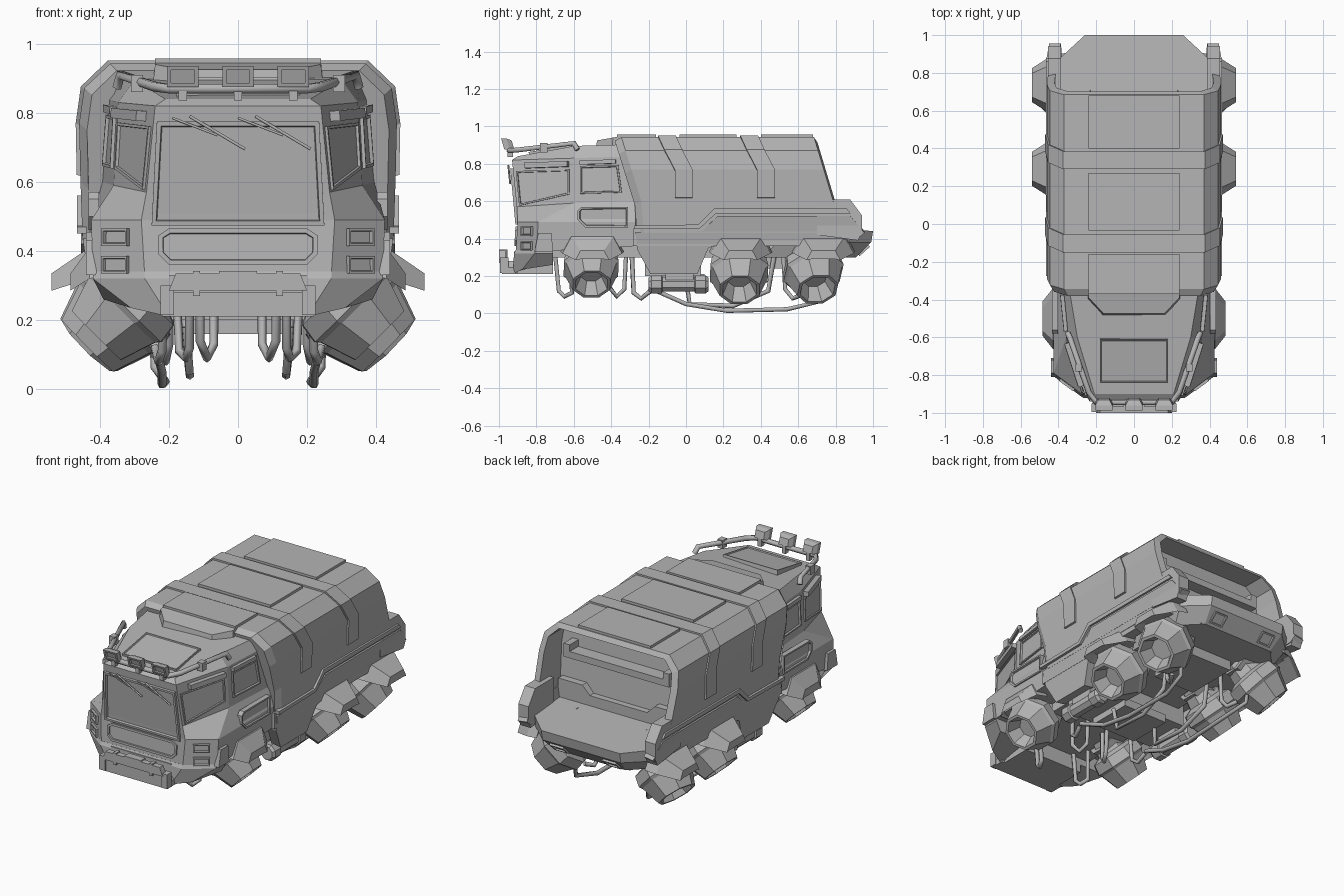
import bpy, bmesh
from math import sin, cos, pi
from mathutils import Vector as V

if "Cube" in bpy.data.objects:
    bpy.data.objects.remove(bpy.data.objects["Cube"])

grey = bpy.data.materials.new("plain_grey")
grey.use_nodes = True
COL = (0.46, 0.46, 0.46, 1)
grey.diffuse_color = COL
grey.node_tree.nodes["Principled BSDF"].inputs["Base Color"].default_value = COL


def link(name, data):
    ob = bpy.data.objects.new(name, data)
    data.materials.append(grey)
    bpy.context.collection.objects.link(ob)
    return ob


def finish(name, bm):
    bmesh.ops.recalc_face_normals(bm, faces=bm.faces[:])
    me = bpy.data.meshes.new(name)
    bm.to_mesh(me)
    bm.free()
    return link(name, me)


def sym(half):
    """Close a half ring by mirroring it across x = 0."""
    return [V(p) for p in half] + [V((-p[0], p[1], p[2])) for p in reversed(half)]


def loft(name, rings):
    bm = bmesh.new()
    vs = [[bm.verts.new(p) for p in r] for r in rings]
    n = len(vs[0])
    for a, b in zip(vs, vs[1:]):
        for i in range(n):
            j = (i + 1) % n
            bm.faces.new((a[i], a[j], b[j], b[i]))
    bm.faces.new(vs[0])
    bm.faces.new(vs[-1])
    return finish(name, bm)


def panel(name, pts, out=0.012, rim=0, sink=0, both=False, back=0.02):
    """Raised plate on an outline; rim and sink give it a recessed middle."""
    for s in ((1, -1) if both else (1,)):
        q = [V((p[0] * s, p[1], p[2])) for p in pts]
        bm = bmesh.new()
        f = bm.faces.new([bm.verts.new(p) for p in q])
        f.normal_update()
        if f.normal.dot(f.calc_center_median() - V((0, 0, 0.5))) < 0:
            f.normal_flip()
        n = f.normal.copy()
        base = [bm.verts.new(v.co - n * back) for v in f.verts]
        top = list(f.verts)
        for v in top:
            v.co += n * out
        k = len(top)
        for i in range(k):
            j = (i + 1) % k
            bm.faces.new((top[i], base[i], base[j], top[j]))
        bm.faces.new(base[::-1])
        if rim:
            f.normal_update()
            bmesh.ops.inset_region(bm, faces=[f], thickness=rim)
            bmesh.ops.inset_region(bm, faces=[f], thickness=0.004, depth=-sink)
        finish(name + ("" if not both else "_left" if s > 0 else "_right"), bm)


def box(name, lo, hi, both=False):
    for s in ((1, -1) if both else (1,)):
        (x0, y0, z0), (x1, y1, z1) = lo, hi
        loft(name, [[V((x * s, y, z)) for x, y in ((x0, y0), (x1, y0), (x1, y1), (x0, y1))]
                    for z in (z0, z1)])


def tube(name, pts, r, both=False):
    for s in ((1, -1) if both else (1,)):
        cu = bpy.data.curves.new(name, 'CURVE')
        cu.dimensions = '3D'
        cu.bevel_depth, cu.bevel_resolution, cu.use_fill_caps = r, 1, True
        sp = cu.splines.new('POLY')
        sp.points.add(len(pts) - 1)
        for p, c in zip(sp.points, pts):
            p.co = (c[0] * s, c[1], c[2], 1)
        link(name, cu)


def lathe(name, origin, axis, prof, k=1, sides=8):
    rot = V(axis).to_track_quat('Z', 'Y')
    ang = [2 * pi * (i + 0.5) / sides for i in range(sides)]
    loft(name, [[V(origin) + rot @ V((r * k * cos(a), r * k * sin(a), t * k)) for a in ang]
                for t, r in prof])


# Cargo shell with a hollow rear
section = [(.37, .942), (.445, .872), (.46, .77), (.456, .6), (.45, .43)]
inner = [(.35, .915), (.41, .855), (.42, .77), (.415, .6), (.405, .44)]


def slant(sec, y, lean=.3):
    return sym([(x, y + (.957 - z) * lean, z) for x, z in sec])


def front_ring(d, kx, dz):
    return sym([(x * kx, -.385 + d + min(.957 - z, .4) * .31, z - dz) for x, z in section])


loft("cargo_shell", [front_ring(0, .95, .02), front_ring(.035, 1, 0), slant(section, .68),
                     slant(inner, .69), slant(inner, .56, .1)])

# Roof ribs running down the sides
for y in (-.15, .29):
    path = sym([(.467, y + .09, .62), (.47, y + .09, .77), (.455, y + .035, .876), (.376, y, .952)])
    rings = []
    for p in path:
        q = V((p.x * .93, p.y, .5 + (p.z - .5) * .93))
        w = V((0, .095, 0))
        rings.append([p, p + w, q + w, q])
    loft("roof_rib", rings)
for y0, y1 in ((-.37, -.16), (-.035, .27), (.40, .68)):
    panel("roof_panel", [(-.24, y0, .942), (.24, y0, .942), (.24, y1, .942), (-.24, y1, .942)], .015)
loft("roof_deflector", [sym([(.24, -.34, .95), (.24, -.34, .85)]),
                        sym([(.24, -.39, .94), (.25, -.40, .85)]),
                        sym([(.16, -.475, .925), (.17, -.49, .85)])])

# Rear bay fittings
box("bay_bar", (-.34, .57, .73), (.34, .66, .77))
box("bay_bar_hook", (.31, .57, .73), (.35, .66, .81), True)
loft("bay_bulkhead", [sym([(.40, y, .45), (.40, y, .58), (.24, y, .58), (.19, y, .53)])
                      for y in (.59, .64)])

# Rear tray
plan = ((.39, .5, .48), (.39, .88, .45), (.26, 1.0, .44))
loft("tray_floor", [sym([(x, y, .44 + (1 - y) * .08) for x, y, z in plan]),
                    sym([(x, y - .01, .38) for x, y, z in plan]),
                    sym([(x * .92, y - .09, .30) for x, y, z in plan])])
panel("tray_wall", [(.447, y, z) for y, z in (
    (.70, .61), (.877, .61), (.94, .525), (.94, .43), (.92, .39), (.70, .42))],
      .008, both=True, back=.06)
panel("tail_light", [(.13, .975, .365), (.22, .975, .365), (.22, .92, .315), (.13, .92, .315)],
      .012, .012, .02, True)

# Lower hull and side skirts
box("hull_floor", (-.44, -.28, .36), (.44, .80, .455))
box("belly", (-.26, -.72, .30), (.26, .90, .40))
box("belly_middle", (-.30, -.22, .20), (.30, .08, .37))
box("belly_pod", (-.15, -.18, .16), (.15, .10, .21))
box("belly_rear_pod", (-.14, .35, .24), (.14, .68, .31))


def skirt_x(y, z):
    return (.462 - (.53 - z) * .15, y, z)


panel("side_skirt", [skirt_x(*p) for p in (
    (-.27, .435), (.085, .44), (.17, .52), (.88, .52), (.955, .43), (.92, .40), (.60, .39),
    (.24, .39), (.12, .35), (.06, .21), (-.19, .21), (-.26, .34))], .002, both=True, back=.06)
panel("side_belt", [(.458, y, z) for y, z in (
    (-.275, .45), (.075, .455), (.16, .535), (.88, .535), (.86, .56), (.15, .56),
    (.065, .475), (-.275, .47))], .008, both=True)

# Cab body
low = [(.27, -.91, .33), (.42, -.80, .33), (.42, -.27, .36)]
waist = [(.28, -.90, .49), (.425, -.79, .49), (.425, -.27, .49)]
sill = [(.265, -.905, .57), (.36, -.60, .59), (.395, -.27, .60)]
eave = [(.24, -.93, .82), (.347, -.60, .83), (.38, -.27, .84)]
roof = [(.21, -.90, .84), (.30, -.60, .895), (.355, -.27, .905)]
loft("cab", [sym(r) for r in (low, waist, sill, eave, roof)])
loft("cab_chin", [sym([(.20, -.925, .21), (.31, -.875, .235), (.39, -.71, .26)]),
                  sym([(.27, -.92, .32), (.42, -.81, .32), (.42, -.71, .32)]),
                  sym([(.27, -.91, .34), (.42, -.80, .34), (.42, -.71, .34)])])
box("cab_keel", (-.2, -.92, .21), (.2, -.71, .33))


def on_side(i, uvs):
    """Points on the cab side between columns i and i + 1, sill to eave."""
    a, b, c, d = V(sill[i]), V(sill[i + 1]), V(eave[i]), V(eave[i + 1])
    return [a.lerp(b, u).lerp(c.lerp(d, u), v) for u, v in uvs]


# Windows, doors and vents
panel("windscreen", [(-.25, -.902, .475), (.25, -.902, .475), (.235, -.93, .775), (-.235, -.93, .775)],
      .010, .018, .014)
panel("front_side_window", on_side(0, ((.05, .02), (.93, .2), (.93, .76), (.05, .76))),
      .008, .012, .016, True)
panel("rear_side_window", on_side(1, ((.1, .2), (.78, .2), (.72, .82), (.1, .82))),
      .010, .012, .012, True)
panel("front_vent", on_side(0, ((.22, .81), (.92, .81), (.92, .93), (.22, .93))), .03, both=True)
panel("rear_vent", on_side(1, ((.1, .85), (.68, .85), (.68, .94), (.1, .94))), .02, both=True)
panel("door_panel", [(.423, y, z) for y, z in (
    (-.58, .55), (-.56, .57), (-.31, .57), (-.31, .46), (-.54, .46), (-.58, .50))],
      .010, .012, .012, True)
panel("roof_hatch", [(-.18, -.84, .853), (.18, -.84, .853), (.18, -.61, .893), (-.18, -.61, .893)],
      .010, .008, .006)
panel("side_step", [(.42, y, z) for y, z in ((-.81, .33), (-.71, .33), (-.72, .43), (-.79, .43))],
      .02, both=True)

# Grille and headlights
panel("grille", [(-.20, -.906, .36), (.20, -.906, .36), (.23, -.906, .39), (.23, -.903, .445),
                 (.20, -.902, .465), (-.20, -.902, .465), (-.23, -.903, .445), (-.23, -.906, .39)],
      .010, .014, .02)
for z in (.36, .44):
    panel("headlight", [(.315, -.876, z - .025), (.39, -.821, z - .025),
                        (.39, -.821, z + .025), (.315, -.876, z + .025)], .012, .010, .02, True)

# Wipers
for x in (-.19, .0):
    tube("wiper_arm", [(x, -.95, .785), (x + .13, -.945, .735)], .004)
    tube("wiper_blade", [(x + .05, -.95, .79), (x + .21, -.94, .695)], .005)

# Front bumper
loft("bumper_plate", [sym([(.22, y, .21), (.22, y, .245), (.19, y, .28)]) for y in (-.985, -.90)])
loft("bumper_bar", [sym([(.20, y, .285), (.18, y, .335)]) for y in (-1.0, -.965)])
box("bumper_end", (.185, -.995, .215), (.225, -.95, .30), True)
box("bumper_clamp", (.11, -1.0, .27), (.13, -.96, .342), True)
box("bumper_winch", (-.055, -1.0, .295), (.055, -.955, .342))

# Roof light rack
tube("rack_rail", [(.35, -.58, .875), (.34, -.60, .91), (.24, -.89, .875), (.20, -.945, .87),
                   (0, -.945, .87)], .015, True)
box("rack_clamp", (.275, -.78, .86), (.31, -.74, .91), True)
for x in (-.16, 0, .16):
    box("lamp_stem", (x - .012, -.955, .835), (x + .012, -.925, .885))
    loft("roof_lamp", [[V((x + sx * w, y + (.90 - z) * .3, z)) for sx, z in
                        ((-1, .905 - h), (1, .905 - h), (1, .905 + h), (-1, .905 + h))]
                       for y, w, h in ((-.925, .03, .02), (-.95, .045, .03), (-.978, .045, .03),
                                       (-.978, .034, .019), (-.963, .034, .019))])

# Six nozzles with thin sloping hoods
nozzle = [(-.05, .08), (.04, .10), (.06, .148), (.12, .158), (.135, .145), (.24, .108),
          (.24, .092), (.16, .06)]
for tag, y, x, z, k, tilt, tip in (("front", -.51, .24, .325, 1, .03, .485),
                                   ("middle", .28, .255, .305, 1.06, .04, .54),
                                   ("rear", .66, .255, .305, 1.06, .25, .54)):
    for s in (1, -1):
        lathe(tag + "_nozzle", (x * s, y, z), (s, tilt, -1), nozzle, k)
        lathe(tag + "_nozzle_mount", (.2 * s, y, .36), (s, 0, -.3), [(0, .12), (.12, .10)])
        yc = y + tilt * .3
        loft(tag + "_hood", [[V((px * s, yc + d, h)) for d, h in
                              ((-w, lo), (-w * .7, hi), (w * .7, hi), (w, lo),
                               (w * .7, hi - .045), (-w * .7, hi - .045))]
                             for px, w, lo, hi in ((.36, .17, .33, .42), (.43, .16, .32, .41),
                                                   (tip, .09, .285, .335))])

# Side tanks
tank = [(0, .04), (.015, .052), (.07, .052), (.075, .042), (.245, .042), (.25, .052),
        (.305, .052), (.32, .04)]
for s in (1, -1):
    lathe("side_tank", (.33 * s, -.20, .155), (0, 1, 0), tank)
box("tank_bracket", (.27, -.11, .17), (.36, .04, .24), True)

# Hanging hoses
for pts in (((.14, -.70, .32), (.14, -.68, .12), (.15, -.65, .09), (.17, -.61, .11), (.18, -.62, .32)),
            ((.21, -.29, .32), (.22, -.28, .11), (.23, -.24, .08), (.24, -.19, .12)),
            ((.07, -.32, .32), (.07, -.33, .13), (.09, -.37, .09), (.11, -.41, .14), (.11, -.41, .32)),
            ((.24, -.18, .13), (.22, 0, .05), (.22, .22, .014), (.21, .54, .022), (.24, .70, .06),
             (.25, .72, .3)),
            ((.15, 0, .18), (.14, .02, .05), (.14, .25, .04), (.15, .44, .12), (.15, .47, .3)),
            ((.20, .52, .32), (.20, .53, .13), (.21, .57, .08), (.24, .62, .1))):
    tube("hose", pts, .013, True)
